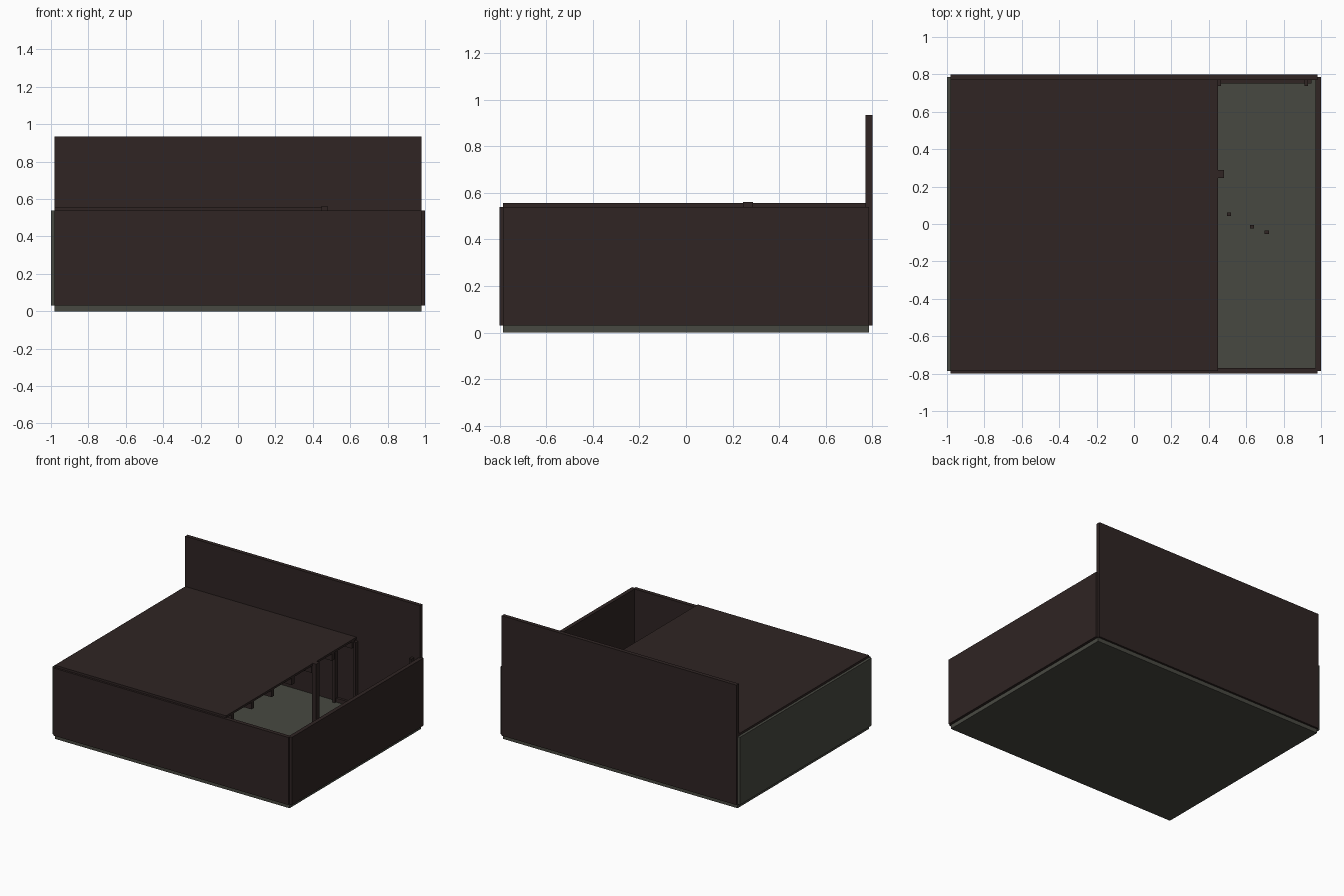
import bpy
import bmesh

if "Cube" in bpy.data.objects:
    bpy.data.objects.remove(bpy.data.objects["Cube"])


def material(name, rgb):
    m = bpy.data.materials.new(name)
    m.diffuse_color = (*rgb, 1.0)
    m.use_nodes = True
    m.node_tree.nodes["Principled BSDF"].inputs["Base Color"].default_value = m.diffuse_color
    return m


brown = material("dark_brown", (0.029, 0.018, 0.017))
grey = material("grey_green", (0.064, 0.066, 0.053))


def box(name, x0, x1, y0, y1, z0, z1, mat):
    mesh = bpy.data.meshes.new(name)
    bm = bmesh.new()
    bmesh.ops.create_cube(bm, size=1.0)
    for v in bm.verts:
        v.co.x = x1 if v.co.x > 0 else x0
        v.co.y = y1 if v.co.y > 0 else y0
        v.co.z = z1 if v.co.z > 0 else z0
    bm.to_mesh(mesh)
    bm.free()
    mesh.materials.append(mat)
    ob = bpy.data.objects.new(name, mesh)
    bpy.context.collection.objects.link(ob)
    return ob


# floor slab
box("floor", -0.98, 0.98, -0.785, 0.785, 0.0, 0.03, grey)

# outer walls, the back one taller
box("front_wall", -0.98, 0.98, -0.80, -0.77, 0.03, 0.54, brown)
box("back_wall", -0.98, 0.98, 0.77, 0.80, 0.03, 0.935, brown)
box("right_wall", 0.97, 1.0, -0.785, 0.785, 0.03, 0.54, brown)
box("left_wall", -1.0, -0.97, -0.785, 0.785, 0.03, 0.54, grey)

# upper deck covering the left part
box("deck", -0.98, 0.45, -0.785, 0.77, 0.54, 0.556, brown)

# joists under the deck
for i in range(7):
    y = -0.70 + 0.24 * i
    box(f"joist_{i + 1}", -0.97, 0.445, y - 0.016, y + 0.016, 0.485, 0.54, brown)

# free-standing post at the deck edge
box("deck_post", 0.445, 0.48, 0.245, 0.288, 0.03, 0.56, brown)

# studs and sole plate against the back wall
for i, x in enumerate((0.284, 0.456, 0.921)):
    box(f"stud_{i + 1}", x - 0.009, x + 0.009, 0.737, 0.77, 0.03, 0.53, brown)
box("sole_plate", 0.284, 0.95, 0.752, 0.77, 0.03, 0.06, brown)

# small offcuts on the floor
for i, (x, y) in enumerate(((0.507, 0.052), (0.63, -0.014), (0.71, -0.044))):
    box(f"offcut_{i + 1}", x - 0.011, x + 0.011, y - 0.009, y + 0.009, 0.03, 0.05, brown)
